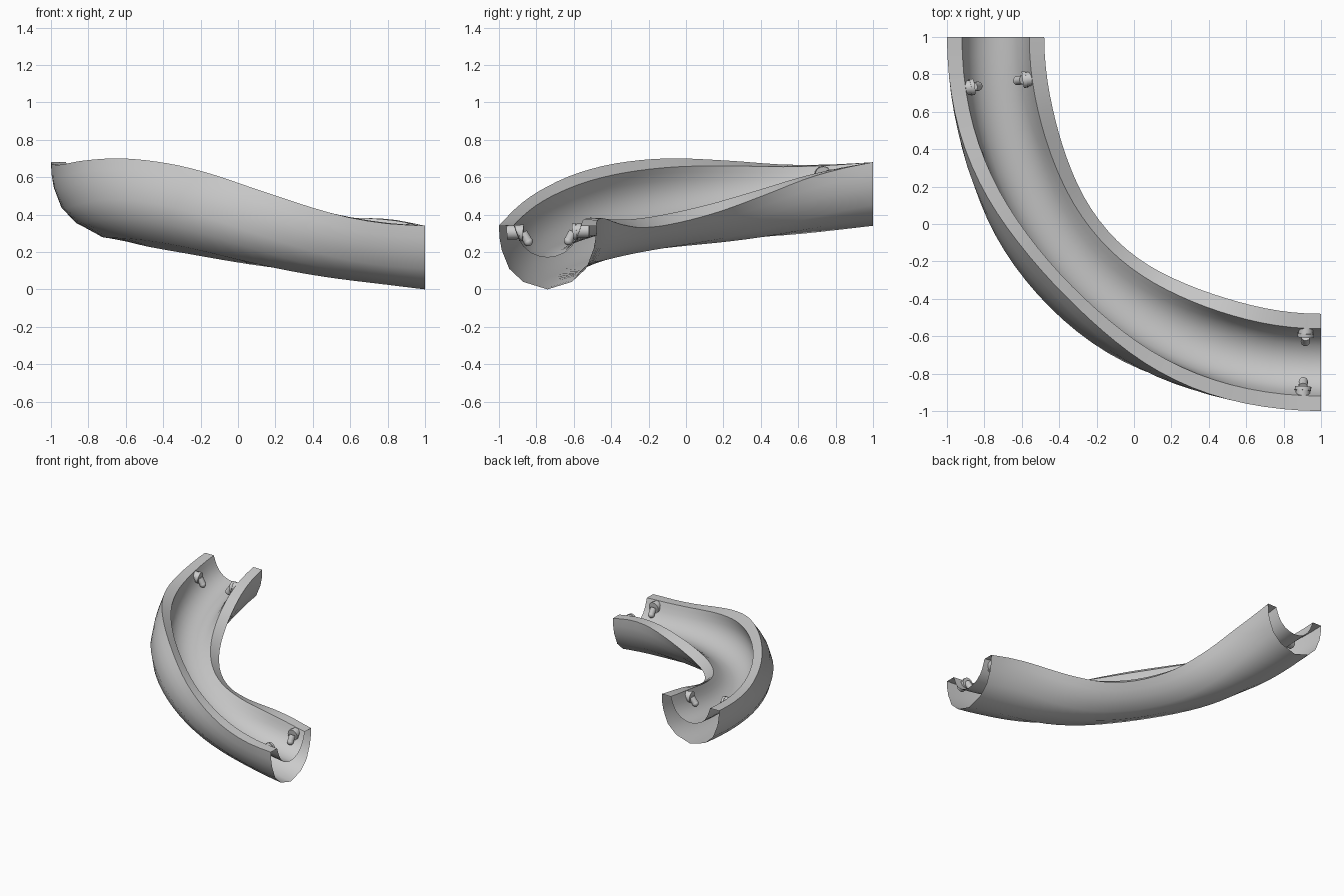
import bpy, bmesh, math
from mathutils import Vector, Matrix

if "Cube" in bpy.data.objects:
    bpy.data.objects.remove(bpy.data.objects["Cube"])

# Half cross-section (u = sideways from channel centre, v = height relative to rim)
OUTER = [(.26, 0), (.257, -.065), (.245, -.13), (.205, -.23), (.13, -.30)]
INNER = [(.045, -.163), (.09, -.145), (.13, -.11), (.155, -.07), (.17, -.03), (.18, 0)]
PROFILE = (OUTER + [(0, -.34)] + [(-u, v) for u, v in reversed(OUTER)]
           + [(-u, v) for u, v in reversed(INNER)] + [(0, -.17)] + INNER)

# Banking angle in degrees along the bend
BANK = [(0, 0), (.07, 2.5), (.15, 8.5), (.25, 21), (.38, 35), (.5, 39),
        (.6, 34), (.7, 22), (.85, 2.5), (.93, -2), (1, 0)]


def bank(t):
    k = BANK
    i = next((j for j in range(len(k) - 1) if t <= k[j + 1][0]), len(k) - 2)

    def slope(j):
        a, b = k[max(j - 1, 0)], k[min(j + 1, len(k) - 1)]
        return (b[1] - a[1]) / (b[0] - a[0])
    w = k[i + 1][0] - k[i][0]
    s = (t - k[i][0]) / w
    return math.radians((2*s**3 - 3*s*s + 1) * k[i][1] + (s**3 - 2*s*s + s) * w * slope(i)
                        + (3*s*s - 2*s**3) * k[i+1][1] + (s**3 - s*s) * w * slope(i+1))


def frame(t):
    """Matrix with axes: outward, along, up; origin at the rim centre."""
    h = .967
    p = [Vector((-.74, 1)), Vector((-.74, 1 - h)), Vector((1 - h, -.74)), Vector((1, -.74))]
    q = 1 - t
    c = p[0]*q**3 + p[1]*3*q*q*t + p[2]*3*q*t*t + p[3]*t**3
    d = ((p[1]-p[0])*q*q + (p[2]-p[1])*2*q*t + (p[3]-p[2])*t*t).normalized()
    out, up, b = Vector((d.y, -d.x, 0)), Vector((0, 0, 1)), bank(t)
    x = out*math.cos(b) + up*math.sin(b)
    z = up*math.cos(b) - out*math.sin(b)
    m = Matrix((x, z.cross(x), z)).transposed().to_4x4()
    m.translation = (c.x, c.y, .68 - .34*t)
    return m


def finish(bm, name):
    bmesh.ops.recalc_face_normals(bm, faces=bm.faces)
    me = bpy.data.meshes.new(name)
    bm.to_mesh(me)
    bm.free()
    ob = bpy.data.objects.new(name, me)
    bpy.context.collection.objects.link(ob)
    bpy.ops.object.select_all(action='DESELECT')
    ob.select_set(True)
    bpy.context.view_layer.objects.active = ob
    bpy.ops.object.shade_smooth_by_angle(angle=math.radians(35))
    return ob


# Hollow double-walled trough, open at both ends
bm = bmesh.new()
N = 32
rings = [[bm.verts.new(frame(i / N) @ Vector((u, 0, v))) for u, v in PROFILE]
         for i in range(N + 1)]
for a, b in zip(rings, rings[1:]):
    for j in range(len(PROFILE)):
        k = (j + 1) % len(PROFILE)
        bm.faces.new((a[j], a[k], b[k], b[j]))
finish(bm, "slide_trough")


def rod(bm, a, b, r):
    a, b = Vector(a), Vector(b)
    d = b - a
    m = Matrix.Translation((a + b) / 2) @ d.to_track_quat('Z', 'Y').to_matrix().to_4x4()
    bmesh.ops.create_cone(bm, cap_ends=True, segments=20, radius1=r, radius2=r,
                          depth=d.length, matrix=m)


# Water nozzles: pipe through the wall, flange, drooping round-tipped spout
for end, t in (("upper", .087), ("lower", .969)):
    for side, s in (("outer", 1), ("inner", -1)):
        bm = bmesh.new()
        rod(bm, (s*.22, 0, -.041), (s*.14, 0, -.041), .038)
        rod(bm, (s*.153, 0, -.044), (s*.133, 0, -.046), .044)
        rod(bm, (s*.135, 0, -.045), (s*.109, 0, -.09), .024)
        bmesh.ops.create_uvsphere(bm, u_segments=16, v_segments=10, radius=.025,
                                  matrix=Matrix.Translation((s*.108, 0, -.092)))
        bm.transform(frame(t))
        finish(bm, f"{end}_{side}_nozzle")
